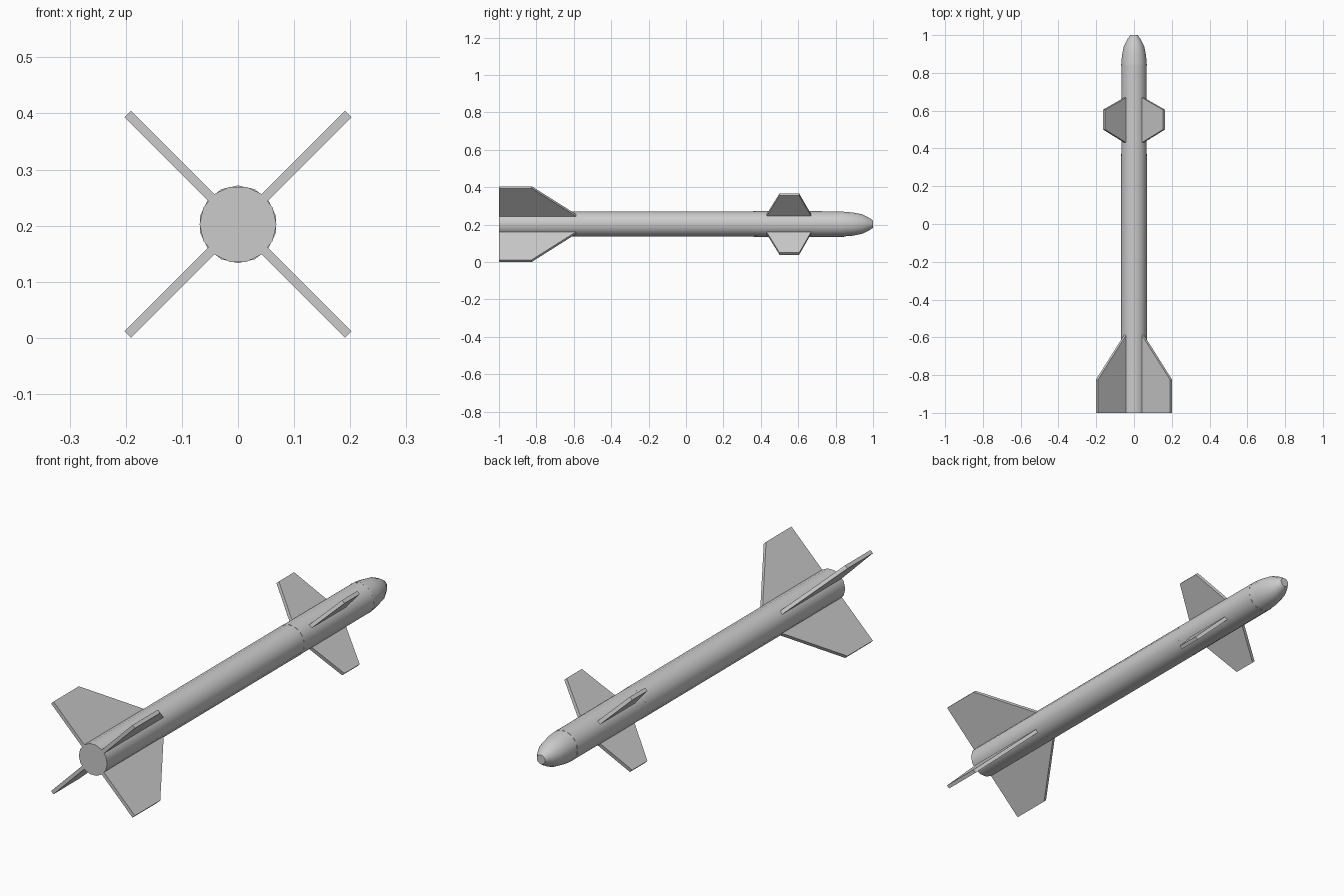
import bpy, bmesh, math
from mathutils import Matrix, Vector

if "Cube" in bpy.data.objects:
    bpy.data.objects.remove(bpy.data.objects["Cube"])

CZ = 0.2025          # height of the body axis
grey = bpy.data.materials.new("light grey")
grey.diffuse_color = (0.6, 0.6, 0.6, 1)
grey.use_nodes = True
grey.node_tree.nodes["Principled BSDF"].inputs["Base Color"].default_value = grey.diffuse_color


def finish(name, bm):
    bmesh.ops.recalc_face_normals(bm, faces=bm.faces)
    me = bpy.data.meshes.new(name)
    bm.to_mesh(me)
    bm.free()
    me.materials.append(grey)
    ob = bpy.data.objects.new(name, me)
    ob.location.z = CZ
    bpy.context.collection.objects.link(ob)
    return ob


def lathe(name, profile, sides, turn=0.0):
    """Capped tube along y from (y, radius) pairs."""
    bm = bmesh.new()
    rings = []
    for y, r in profile:
        angles = [turn + 2 * math.pi * i / sides for i in range(sides)]
        rings.append([bm.verts.new((r * math.cos(a), y, r * math.sin(a))) for a in angles])
    for a, b in zip(rings, rings[1:]):
        for i in range(sides):
            j = (i + 1) % sides
            bm.faces.new((a[i], a[j], b[j], b[i]))
    bm.faces.new(rings[0])
    bm.faces.new(rings[-1])
    ob = finish(name, bm)
    bpy.ops.object.select_all(action='DESELECT')
    ob.select_set(True)
    bpy.context.view_layer.objects.active = ob
    bpy.ops.object.shade_smooth_by_angle(angle=math.radians(40))


def fins(name, outline, thick):
    """Four flat fins in an X from one (y, radial distance) outline."""
    for k in range(4):
        bm = bmesh.new()
        face = bm.faces.new([bm.verts.new((r, y, -thick / 2)) for y, r in outline])
        ext = bmesh.ops.extrude_face_region(bm, geom=[face])
        new = [v for v in ext["geom"] if isinstance(v, bmesh.types.BMVert)]
        bmesh.ops.translate(bm, verts=new, vec=Vector((0, 0, thick)))
        rot = Matrix.Rotation(math.radians(45 + 90 * k), 3, 'Y')
        bmesh.ops.rotate(bm, verts=bm.verts, cent=(0, 0, 0), matrix=rot)
        finish(f"{name}_{k + 1}", bm)


# Body tube, slightly turned front section, and rounded nose
lathe("body_tube", [(-1.0, 0.0685), (0.37, 0.0685)], 14)
lathe("front_section", [(0.36, 0.0692), (0.845, 0.0685)], 14, math.pi / 2)
lathe("nose_cone", [(0.84, 0.068), (0.89, 0.064), (0.94, 0.054),
                    (0.975, 0.037), (1.0, 0.02)], 14)

# Large tail fins and small front fins
fins("tail_fin", [(-1.0, 0.064), (-0.585, 0.064), (-0.825, 0.278), (-1.0, 0.278)], 0.016)
fins("front_fin", [(0.43, 0.064), (0.67, 0.064), (0.605, 0.224), (0.5, 0.224)], 0.016)
